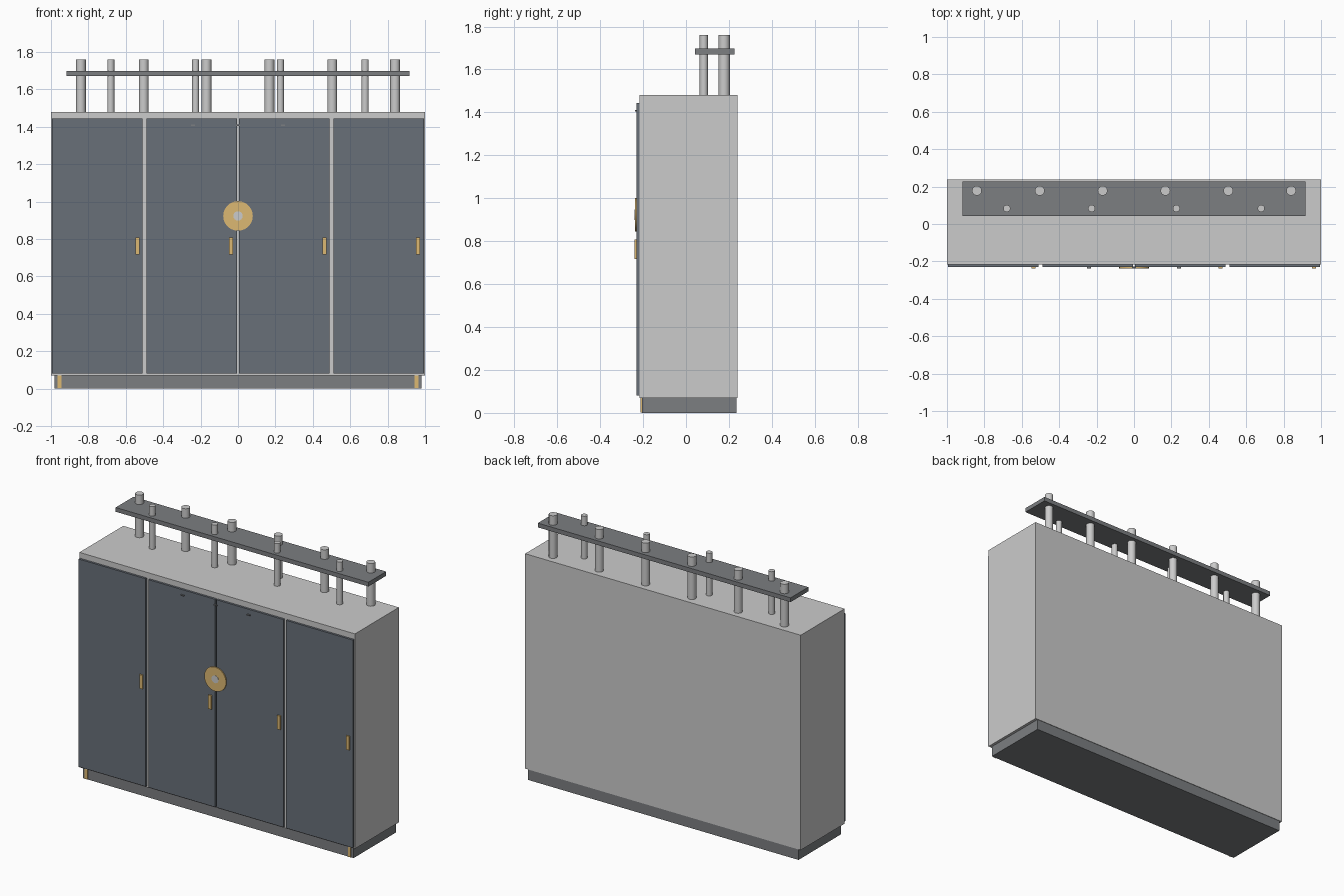
import bpy, math

if "Cube" in bpy.data.objects:
    bpy.data.objects.remove(bpy.data.objects["Cube"])


def material(name, rgb):
    m = bpy.data.materials.new(name)
    m.diffuse_color = (*rgb, 1)
    m.use_nodes = True
    m.node_tree.nodes["Principled BSDF"].inputs["Base Color"].default_value = m.diffuse_color
    return m


slate = material("slate", (0.14, 0.16, 0.19))
dark = material("dark_steel", (0.2, 0.21, 0.22))
brass = material("brass", (0.72, 0.48, 0.17))
steel = material("steel", (0.55, 0.57, 0.58))


def box(name, x, y, z, mat=None):
    """Box given as (min, max) on each axis."""
    bpy.ops.mesh.primitive_cube_add(size=1, location=[(a + b) / 2 for a, b in (x, y, z)])
    o = bpy.context.object
    o.name = name
    o.scale = [b - a for a, b in (x, y, z)]
    bpy.ops.object.transform_apply(location=False, rotation=False, scale=True)
    if mat:
        o.data.materials.append(mat)
    return o


def rod(name, r, length, loc, rot=(0, 0, 0), mat=None, sides=24):
    bpy.ops.mesh.primitive_cylinder_add(vertices=sides, radius=r, depth=length,
                                        location=loc, rotation=rot)
    o = bpy.context.object
    o.name = name
    if mat:
        o.data.materials.append(mat)
    bpy.ops.object.shade_smooth_by_angle(angle=math.radians(30))
    return o


# cabinet body and recessed plinth
box("cabinet_body", (-1, 1), (-0.216, 0.239), (0.07, 1.48))
box("plinth", (-0.982, 0.982), (-0.205, 0.236), (0, 0.07), dark)

# four doors, each with a brass handle near its right edge
for i, (x0, x1) in enumerate([(-0.995, -0.51), (-0.49, -0.005), (0.005, 0.49), (0.51, 0.995)]):
    box(f"door_{i + 1}", (x0, x1), (-0.23, -0.216), (0.08, 1.443), slate)
    hx = -0.538 + 0.5 * i
    box(f"handle_{i + 1}", (hx - 0.011, hx + 0.011), (-0.239, -0.229), (0.717, 0.808), brass)

# central round plate with hub
facing = (math.pi / 2, 0, 0)
rod("round_plate", 0.079, 0.009, (0, -0.2325, 0.923), facing, brass, 48)
rod("plate_hub", 0.025, 0.012, (0, -0.233, 0.923), facing, steel, 24)

# small studs near the top of the doors
for i, x in enumerate((-0.24, 0, 0.24)):
    box(f"stud_{i + 1}", (x - 0.011, x + 0.011), (-0.237, -0.229), (1.404, 1.411), dark)

# brass strips on the plinth corners
for side, x in (("left", -0.955), ("right", 0.955)):
    box(f"plinth_strip_{side}", (x - 0.01, x + 0.01), (-0.211, -0.204), (0.002, 0.07), brass)

# pipes rising from the top: thick row at the back, thin row in front
for i in range(6):
    rod(f"rear_pipe_{i + 1}", 0.026, 0.3, (-0.84 + 0.336 * i, 0.178, 1.61), mat=steel)
for i in range(4):
    rod(f"front_pipe_{i + 1}", 0.019, 0.3, (-0.68 + 0.4533 * i, 0.083, 1.61), mat=steel)

# plate tying the pipes together
box("pipe_bracket", (-0.917, 0.917), (0.042, 0.226), (1.67, 1.698), dark)
